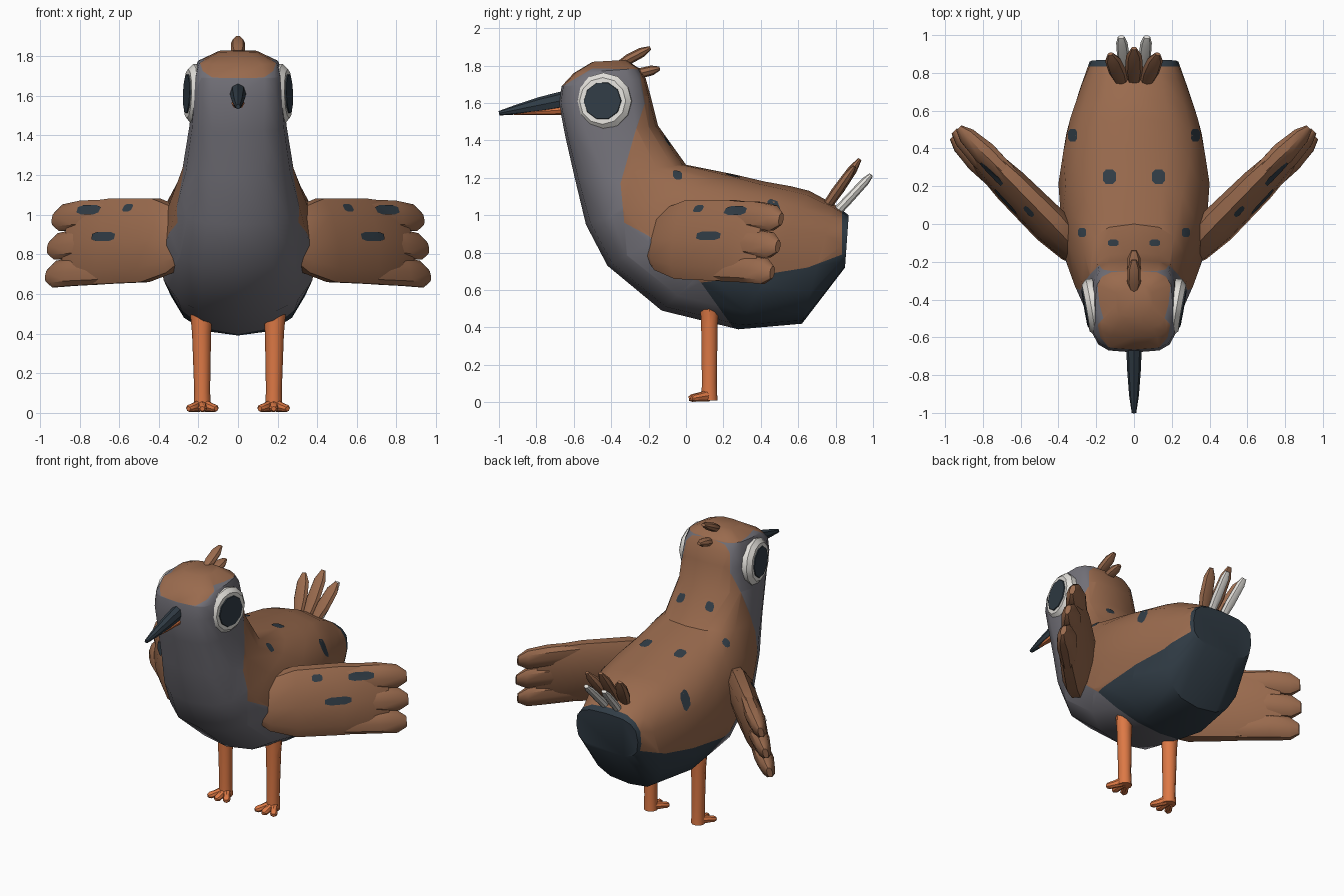
import bpy, bmesh, math
from mathutils import Vector
from mathutils.bvhtree import BVHTree

if "Cube" in bpy.data.objects:
    bpy.data.objects.remove(bpy.data.objects["Cube"])


def material(name, rgb):
    m = bpy.data.materials.new(name)
    m.diffuse_color = (*rgb, 1)
    m.use_nodes = True
    m.node_tree.nodes["Principled BSDF"].inputs["Base Color"].default_value = m.diffuse_color
    return m


BROWN = material("brown", (0.32, 0.145, 0.075))
GREY = material("grey", (0.17, 0.165, 0.19))
NAVY = material("dark_blue", (0.03, 0.045, 0.06))
ORANGE = material("orange", (0.72, 0.19, 0.06))
WHITE = material("white", (0.78, 0.76, 0.72))


def add_loft(bm, rings):
    """Skin a list of point rings and close both ends."""
    vs = [[bm.verts.new(p) for p in r] for r in rings]
    n = len(vs[0])
    for a, b in zip(vs, vs[1:]):
        for i in range(n):
            bm.faces.new((a[i], a[(i + 1) % n], b[(i + 1) % n], b[i]))
    bm.faces.new(vs[0])
    bm.faces.new(vs[-1])


def finish(name, bm, *mats, recalc=True):
    if recalc:
        bmesh.ops.recalc_face_normals(bm, faces=bm.faces)
    me = bpy.data.meshes.new(name)
    bm.to_mesh(me)
    bm.free()
    for m in mats:
        me.materials.append(m)
    ob = bpy.data.objects.new(name, me)
    bpy.context.collection.objects.link(ob)
    return ob


def oval(c, a, b, n, power=2.0, phase=0.0):
    """Rounded-box ring around c with half axes a and b."""
    out = []
    for i in range(n):
        t = 2 * math.pi * i / n + phase
        co, si = math.cos(t), math.sin(t)
        out.append(Vector(c) + a * math.copysign(abs(co) ** (2 / power), co)
                   + b * math.copysign(abs(si) ** (2 / power), si))
    return out


def spindle(name, p0, p1, sections, mat, n=8, side=(1, 0, 0)):
    """Tapered rod; sections are (fraction, half width, half height)."""
    p0, p1 = Vector(p0), Vector(p1)
    d = (p1 - p0).normalized()
    s = Vector(side)
    s = (s - d * s.dot(d)).normalized()
    h = d.cross(s)
    bm = bmesh.new()
    add_loft(bm, [oval(p0.lerp(p1, f), s * w, h * k, n) for f, w, k in sections])
    return finish(name, bm, mat)


def spot(name, tree, c, a, b, ray):
    """Thin painted patch dropped onto a surface along ray."""
    bm = bmesh.new()
    ray = Vector(ray).normalized()

    def drop(p):
        loc, nor, _, _ = tree.ray_cast(p - ray * 0.6, ray)
        return bm.verts.new((loc if loc else p) - ray * 0.005)
    rings = [[drop(p) for p in oval(c, a * k, b * k, 8, 3, math.pi / 8)] for k in (0.5, 1)]
    mid = drop(Vector(c))
    for i in range(8):
        j = (i + 1) % 8
        bm.faces.new((mid, rings[0][i], rings[0][j]))
        bm.faces.new((rings[0][i], rings[1][i], rings[1][j], rings[0][j]))
    bm.normal_update()
    for f in bm.faces:
        if f.normal.dot(ray) > 0:
            f.normal_flip()
    return finish(name, bm, NAVY, recalc=False)


def inside(poly, y, z):
    hit = False
    for (y0, z0), (y1, z1) in zip(poly, poly[1:] + poly[:1]):
        if (z0 > z) != (z1 > z) and y < y0 + (z - z0) * (y1 - y0) / (z1 - z0):
            hit = not hit
    return hit


# Body: rings from crown to tail (front y, z, back y, z, half width, squareness)
BODY = [
    (-0.50, 1.82, -0.32, 1.83, 0.10, 3.0),
    (-0.60, 1.76, -0.25, 1.785, 0.205, 3.6),
    (-0.665, 1.69, -0.215, 1.73, 0.222, 3.8),
    (-0.68, 1.60, -0.19, 1.64, 0.23, 3.6),
    (-0.645, 1.42, -0.15, 1.48, 0.245, 3.0),
    (-0.595, 1.20, 0.00, 1.27, 0.28, 2.6),
    (-0.535, 0.95, 0.25, 1.22, 0.335, 2.5),
    (-0.42, 0.73, 0.42, 1.18, 0.385, 2.5),
    (-0.13, 0.49, 0.56, 1.155, 0.40, 2.5),
    (0.28, 0.39, 0.66, 1.13, 0.36, 2.5),
    (0.62, 0.42, 0.79, 1.06, 0.29, 2.7),
    (0.85, 0.72, 0.87, 1.00, 0.235, 3.0),
]
bm = bmesh.new()
rings = []
for yf, zf, yb, zb, w, p in BODY:
    f, b = Vector((0, yf, zf)), Vector((0, yb, zb))
    rings.append(oval((f + b) / 2, Vector((w, 0, 0)), (b - f) / 2, 16, p))
add_loft(bm, rings)
bmesh.ops.recalc_face_normals(bm, faces=bm.faces)
body_tree = BVHTree.FromBMesh(bm)

# Plumage borders in side profile, cut into the body
bib = [(-0.9, 1.69), (-0.66, 1.69), (-0.5, 1.785), (-0.25, 1.78), (-0.22, 1.6), (-0.27, 1.45),
       (-0.35, 1.17), (-0.33, 0.96), (-0.2, 0.89), (0.08, 0.64), (0.28, 0.36), (0.28, 0), (-0.9, 0)]
rump = [(0.08, 0.64), (0.4, 0.68), (0.65, 0.72), (0.835, 0.79), (0.835, 1.1),
        (1, 1.1), (1, 0), (0.28, 0), (0.28, 0.36)]
for line in (bib[:11], rump[:5]):
    for (y0, z0), (y1, z1) in zip(line, line[1:]):
        near = []
        for f in bm.faces:
            ys = [v.co.y for v in f.verts]
            zs = [v.co.z for v in f.verts]
            if min(ys) < max(y0, y1) + .01 and max(ys) > min(y0, y1) - .01 \
                    and min(zs) < max(z0, z1) + .01 and max(zs) > min(z0, z1) - .01:
                near.append(f)
        edges = {e for f in near for e in f.edges}
        verts = {v for f in near for v in f.verts}
        bmesh.ops.bisect_plane(bm, geom=near + list(edges) + list(verts), dist=1e-4,
                               plane_co=(0, y0, z0), plane_no=(0, z0 - z1, y1 - y0))
for f in bm.faces:
    c = f.calc_center_median()
    f.material_index = 1 if inside(bib, c.y, c.z) else 2 if inside(rump, c.y, c.z) else 0
finish("body", bm, BROWN, GREY, NAVY)

# Beak
spindle("beak_upper", (0, -0.63, 1.62), (0, -1.0, 1.545),
        [(0, .042, .05), (.4, .036, .042), (.75, .026, .026), (1, .012, .012)], NAVY)
spindle("beak_lower", (0, -0.63, 1.565), (0, -0.92, 1.545),
        [(0, .034, .03), (.5, .027, .02), (1, .01, .008)], ORANGE)

# Crest
CREST = [(0, .018, .015), (.35, .036, .028), (.75, .034, .026), (1, .015, .01)]
spindle("crest_upper", (0, -0.37, 1.80), (0, -0.19, 1.895), CREST, BROWN)
spindle("crest_lower", (0, -0.30, 1.745), (0, -0.14, 1.785), CREST, BROWN)

# Tail feathers
TAIL = [(0, .03, .025), (.4, .048, .03), (.8, .042, .025), (1, .015, .01)]
for i in (-1, 0, 1):
    spindle("tail_feather", (i * .06, .74, 1.03), (i * .125, .90 + .03 * (i == 0), 1.26 + .04 * (i == 0)),
            TAIL, BROWN)

Z = Vector((0, 0, 1))
for s in (-1, 1):
    X = Vector((s, 0, 0))
    spindle("white_tail_feather", (s * .045, .79, 1.0), (s * .068, .99, 1.215),
            [(0, .025, .025), (.4, .034, .025), (.85, .03, .022), (1, .018, .012)], WHITE)

    # Eye: bevelled white disc and dark pupil plate, turned slightly forward
    n = Vector((s * .985, -.17, .03)).normalized()
    c = Vector((s * .222, -0.44, 1.61))
    spindle("eye_white", c - n * .03, c + n * .034,
            [(0, .148, .148), (.6, .152, .152), (1, .125, .125)], WHITE, 12, (0, 1, 0))
    spindle("pupil", c + n * .032, c + n * .04, [(0, .103, .103), (1, .1, .1)], NAVY, 10, (0, 1, 0))

    # Leg, foot and toes
    spindle("leg", (s * .185, .125, .5), (s * .18, .125, .01),
            [(0, .056, .05), (.2, .048, .046), (.8, .04, .042), (1, .044, .045)], ORANGE, 10)
    for k in (-1, 0, 1):
        spindle("toe", (s * .18 + k * .015, .12, .035), (s * .18 + k * .07, .015 + .015 * abs(k), .02),
                [(0, .028, .032), (.5, .022, .024), (.85, .024, .02), (1, .012, .012)], ORANGE)

    # Wing: lens-shaped arm plus three feather lobes, leaning out at the bottom
    U = Vector((s * .707, .707, 0))
    N = Vector((s * .707, -.707, 0))
    V = (Z - N * 0.2)
    C = Vector((s * .30, -.15, .87))

    def ring(u, lo, hi, t):
        return oval(C + U * u + V * ((lo + hi) / 2 - .87), N * t, V * ((hi - lo) / 2), 10, 2.3)
    bm = bmesh.new()
    add_loft(bm, [ring(-.07, .78, .92, .03), ring(.03, .70, 1.04, .075), ring(.2, .65, 1.09, .09),
                  ring(.5, .64, 1.092, .08), ring(.68, .66, 1.075, .062), ring(.79, .71, 1.02, .03)])
    for zc, tip, drop in ((1.0, .91, .02), (.855, .915, .02), (.715, .90, .02)):
        add_loft(bm, [ring(.5, zc - .07, zc + .08, .05), ring(.72, zc - .078, zc + .075, .062),
                      ring(tip - .06, zc - .065 - drop, zc + .055, .045),
                      ring(tip, zc - .035 - drop, zc + .012, .018)])
    bmesh.ops.recalc_face_normals(bm, faces=bm.faces)
    wing_tree = BVHTree.FromBMesh(bm)
    finish("wing", bm, BROWN)
    for u, z, a, b in ((.615, 1.025, .085, .025), (.335, 1.035, .035, .02), (.46, .89, .09, .025)):
        spot("wing_spot", wing_tree, C + U * u + V * (z - .87), U * a, V * b, -N)

    # Back spots
    for x, y, a, b in ((.13, .25, .036, .04), (.11, -.1, .03, .018),
                       (.275, -.045, .022, .026), (.325, .47, .025, .035)):
        spot("back_spot", body_tree, (s * x, y, 1.15), X * a, Vector((0, b, 0)), -Z)

# Smooth shading with crisp creases
for ob in bpy.data.objects:
    ob.select_set(True)
    bpy.context.view_layer.objects.active = ob
bpy.ops.object.shade_smooth_by_angle(angle=math.radians(38))
